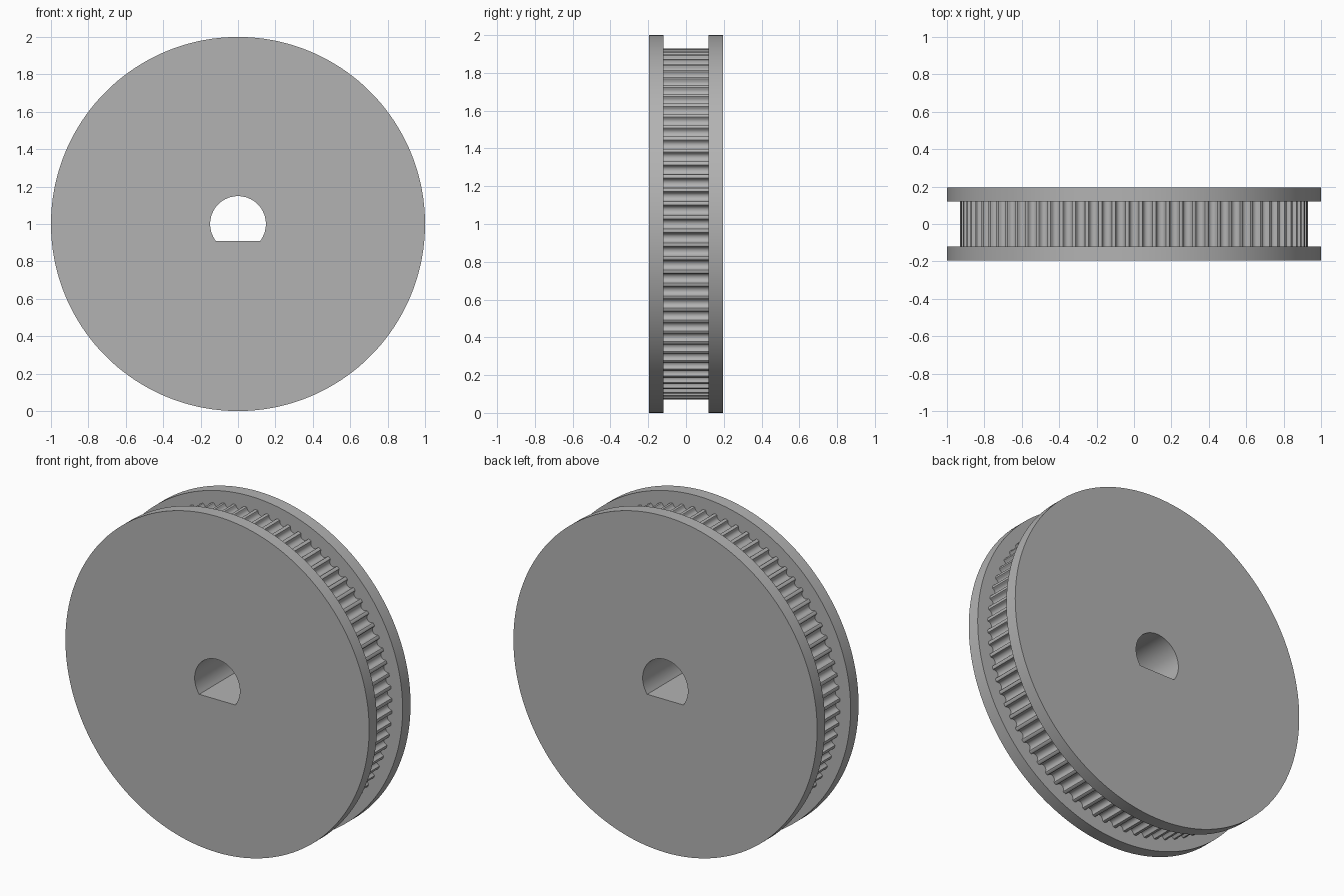
import bpy, bmesh
from math import sin, cos, pi, asin

cube = bpy.data.objects.get("Cube")
if cube:
    bpy.data.objects.remove(cube, do_unlink=True)

TEETH = 80
RIM_RADIUS = 0.93
BORE_RADIUS = 0.149
FLAT_DROP = 0.09
HALF_WIDTH, HALF_BELT = 0.195, 0.12

grey = bpy.data.materials.new("plain grey")
grey.use_nodes = True
color = (0.45, 0.45, 0.45, 1)
grey.diffuse_color = color
grey.node_tree.nodes["Principled BSDF"].inputs["Base Color"].default_value = color


def polar(radius, angle):
    """Point on the wheel, angle measured from straight up."""
    return radius * sin(angle), 1 + radius * cos(angle)


def circle(radius, count):
    return [polar(radius, 2 * pi * i / count) for i in range(count)]


def d_bore():
    """Round shaft hole with a flat along the bottom."""
    end = pi / 2 + asin(FLAT_DROP / BORE_RADIUS)
    steps = 48
    return [polar(BORE_RADIUS, -end + 2 * end * i / steps) for i in range(steps + 1)]


def toothed_outline():
    """Rounded belt grooves repeated around the rim."""
    # half groove: distance from its centre line, depth below the rim
    half = [(0.031, 0), (0.027, 0.0014), (0.025, 0.0048), (0.0241, 0.0088),
            (0.0228, 0.0126), (0.021, 0.0163), (0.0188, 0.0198),
            (0.0149, 0.0234), (0.0103, 0.026), (0.0053, 0.0276)]
    groove = [(-u, d) for u, d in half] + [(0, 0.0281)] + half[::-1]
    return [polar(RIM_RADIUS - d, 2 * pi * i / TEETH + u / RIM_RADIUS)
            for i in range(TEETH) for u, d in groove]


def bored_disc(name, outline, y0, y1):
    """Extrude an outline along y, with the shaft hole cut through it."""
    bm = bmesh.new()
    caps = {y0: [], y1: []}
    for loop in (outline, d_bore()):
        rings = [[bm.verts.new((x, y, z)) for x, z in loop] for y in (y0, y1)]
        for i in range(len(loop)):
            a, b = rings[0][i - 1], rings[0][i]
            c, d = rings[1][i], rings[1][i - 1]
            bm.faces.new((a, b, c, d))
            caps[y0].append(bm.edges.get((a, b)))
            caps[y1].append(bm.edges.get((c, d)))
    for y, edges in caps.items():
        bmesh.ops.triangle_fill(bm, use_beauty=True, edges=edges,
                                normal=(0, -1 if y == y0 else 1, 0))
    bmesh.ops.recalc_face_normals(bm, faces=bm.faces[:])
    mesh = bpy.data.meshes.new(name)
    bm.to_mesh(mesh)
    bm.free()
    mesh.materials.append(grey)
    obj = bpy.data.objects.new(name, mesh)
    bpy.context.collection.objects.link(obj)
    bpy.ops.object.select_all(action="DESELECT")
    obj.select_set(True)
    bpy.context.view_layer.objects.active = obj
    bpy.ops.object.shade_smooth_by_angle(angle=pi / 6)
    return obj


# Side flanges and the toothed belt hub between them
bored_disc("front_flange", circle(1, 180), -HALF_WIDTH, -HALF_BELT)
bored_disc("toothed_hub", toothed_outline(), -HALF_BELT, HALF_BELT)
bored_disc("rear_flange", circle(1, 180), HALF_BELT, HALF_WIDTH)
